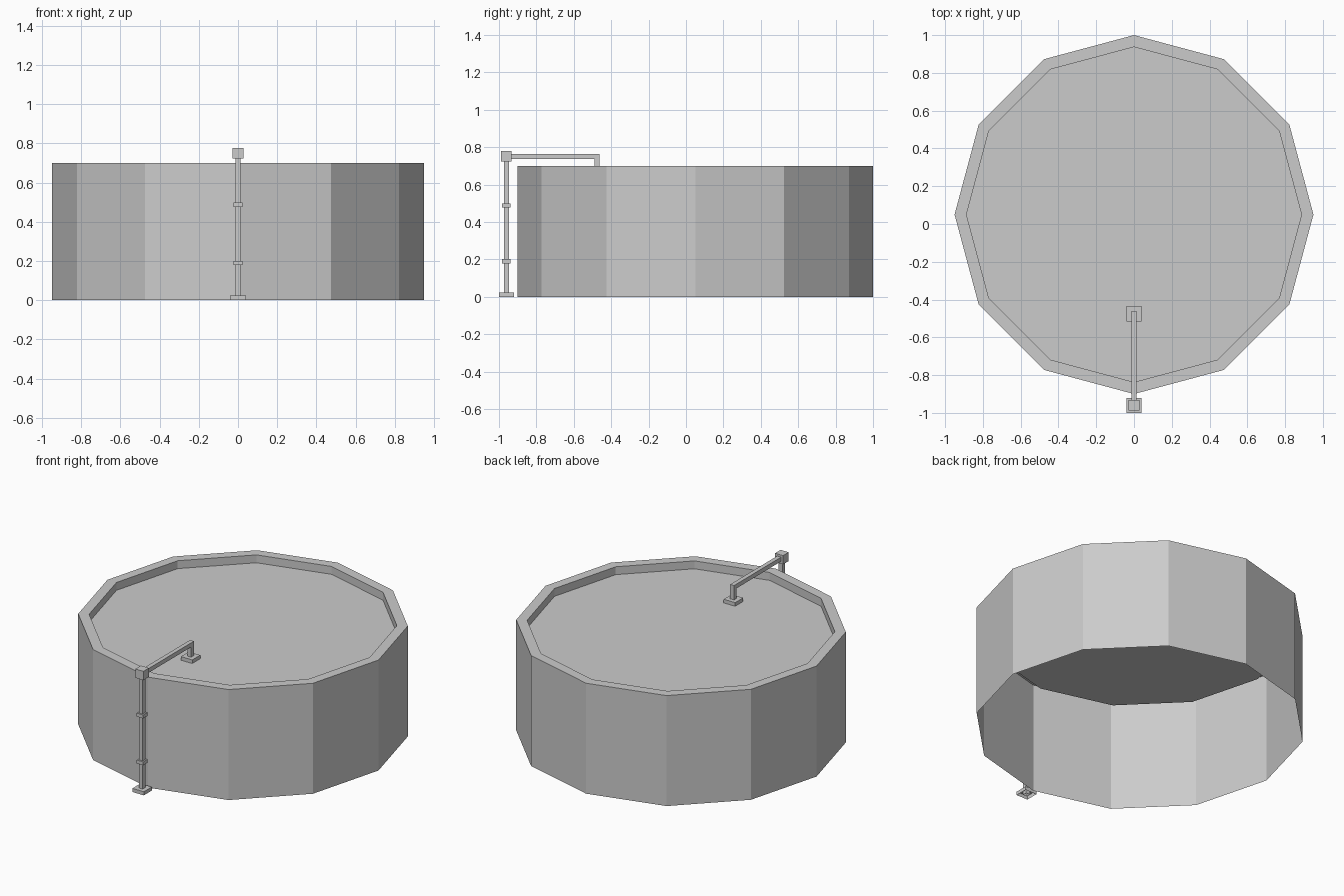
import bpy, bmesh, math

if "Cube" in bpy.data.objects:
    bpy.data.objects.remove(bpy.data.objects["Cube"])

CY = 0.05          # tank centre in y
PIPE_Y = -0.96     # outside riser
DROP_Y = -0.475    # drop inside the rim
FLOOR = 0.65       # recessed lid height


def finish(bm, name):
    mesh = bpy.data.meshes.new(name)
    bm.to_mesh(mesh)
    bm.free()
    obj = bpy.data.objects.new(name, mesh)
    bpy.context.collection.objects.link(obj)
    return obj


def box(name, lo, hi, open_bottom=False):
    bm = bmesh.new()
    bmesh.ops.create_cube(bm, size=1)
    for v in bm.verts:
        v.co = [(a + b) / 2 + c * (b - a) for a, b, c in zip(lo, hi, v.co)]
    if open_bottom:
        bm.normal_update()
        low = [f for f in bm.faces if f.normal.z < -0.5]
        bmesh.ops.delete(bm, geom=low, context='FACES_ONLY')
    return finish(bm, name)


def block(name, y, half, z0, z1, open_bottom=False):
    return box(name, (-half, y - half, z0), (half, y + half, z1), open_bottom)


# Tank: twelve-sided shell, open underneath, with a rim and recessed lid
bm = bmesh.new()
rings = []
for r, z in [(0.95, 0), (0.95, 0.70), (0.887, 0.70), (0.887, FLOOR)]:
    rings.append([bm.verts.new((r * math.cos(i * math.pi / 6),
                                CY + r * math.sin(i * math.pi / 6), z))
                  for i in range(12)])
for a, b in zip(rings, rings[1:]):
    for i in range(12):
        j = (i + 1) % 12
        bm.faces.new((a[i], a[j], b[j], b[i]))
bm.faces.new(rings[-1])
finish(bm, "tank")

# Riser pipe with foot, collars and elbow
block("riser_foot", PIPE_Y, 0.04, 0, 0.023, open_bottom=True)
block("riser_pipe", PIPE_Y, 0.0135, 0, 0.74, open_bottom=True)
for n, z in enumerate((0.19, 0.487)):
    block(f"pipe_collar_{n + 1}", PIPE_Y, 0.023, z - 0.011, z + 0.011)
block("pipe_elbow", PIPE_Y, 0.028, 0.722, 0.778)

# Arm over the rim, drop pipe and its flange on the lid
box("pipe_arm", (-0.0135, PIPE_Y, 0.737), (0.0135, DROP_Y + 0.0135, 0.764))
block("drop_pipe", DROP_Y, 0.0135, FLOOR, 0.737)
block("drop_flange", DROP_Y, 0.04, FLOOR, FLOOR + 0.023)
